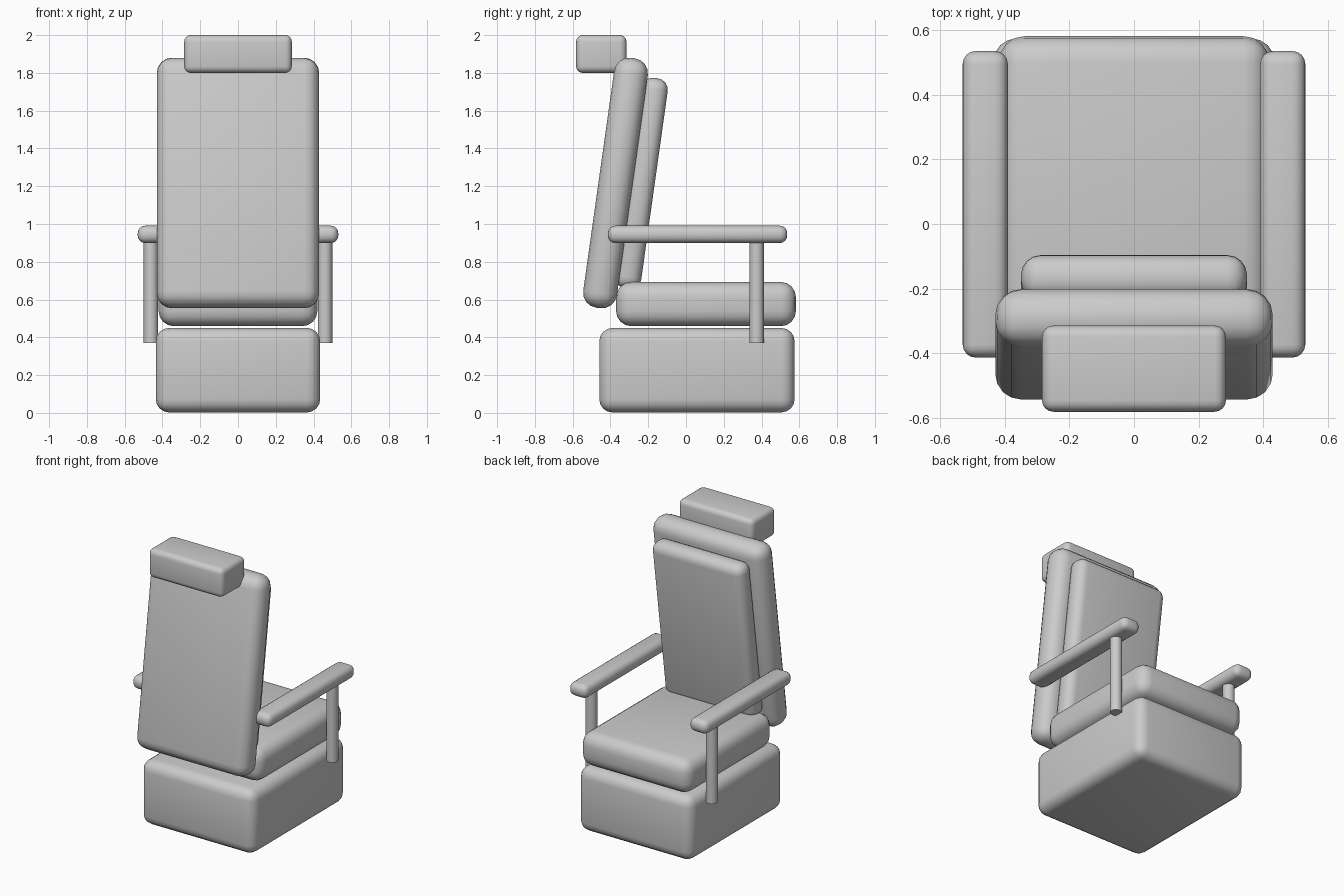
import bpy
from math import radians

if "Cube" in bpy.data.objects:
    bpy.data.objects.remove(bpy.data.objects["Cube"])


def smooth(obj):
    bpy.ops.object.select_all(action='DESELECT')
    obj.select_set(True)
    bpy.context.view_layer.objects.active = obj
    bpy.ops.object.shade_smooth_by_angle(angle=radians(35))


def cushion(name, center, size, radius, tilt=0.0, segments=4):
    """Box with rounded edges, optionally leaning back about x."""
    bpy.ops.mesh.primitive_cube_add(size=1, location=center)
    obj = bpy.context.object
    obj.name = name
    obj.scale = size
    bpy.ops.object.transform_apply(location=False, rotation=False, scale=True)
    obj.rotation_euler.x = radians(tilt)
    bevel = obj.modifiers.new("rounding", 'BEVEL')
    bevel.width = radius
    bevel.segments = segments
    bpy.ops.object.modifier_apply(modifier=bevel.name)
    smooth(obj)
    return obj


def post(name, x, y, z0, z1, r):
    bpy.ops.mesh.primitive_cylinder_add(vertices=24, radius=r, depth=z1 - z0,
                                        location=(x, y, (z0 + z1) / 2))
    obj = bpy.context.object
    obj.name = name
    smooth(obj)


LEAN = -8.0

# Base block and seat cushion
cushion("base", (0, 0.058, 0.226), (0.87, 1.034, 0.447), 0.07)
cushion("seat", (0, 0.106, 0.576), (0.84, 0.952, 0.234), 0.08)

# Leaning backrest with a narrower pad on its front
cushion("backrest", (0, -0.373, 1.217), (0.86, 0.18, 1.336), 0.08, LEAN)
cushion("back_pad", (0, -0.236, 1.215), (0.70, 0.14, 1.125), 0.06, LEAN)

# Headrest
cushion("headrest", (0, -0.4485, 1.9), (0.57, 0.267, 0.20), 0.035)

# Armrests and their front posts
for side, label in ((-1, "left"), (1, "right")):
    cushion(f"{label}_armrest", (side * 0.461, 0.061, 0.945),
            (0.14, 0.95, 0.092), 0.04)
    post(f"{label}_arm_post", side * 0.461, 0.374, 0.37, 0.93, 0.038)
